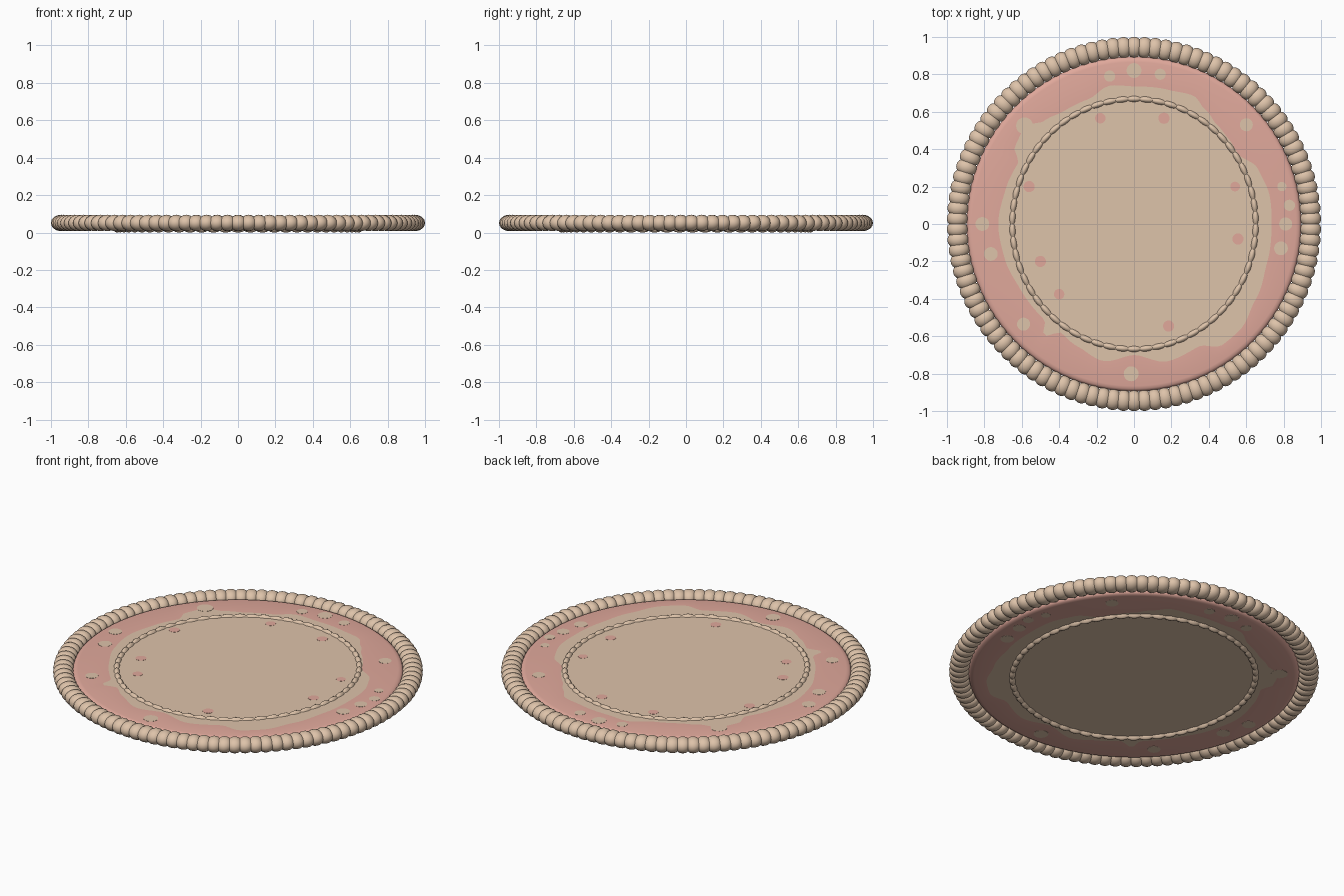
import bpy, bmesh, math
from math import sin, cos, pi, radians

if "Cube" in bpy.data.objects:
    bpy.data.objects.remove(bpy.data.objects["Cube"])


def material(name, rgb):
    m = bpy.data.materials.new(name)
    m.diffuse_color = (*rgb, 1)
    m.use_nodes = True
    m.node_tree.nodes["Principled BSDF"].inputs["Base Color"].default_value = m.diffuse_color
    return m


CREAM = material("cream", (0.73, 0.546, 0.400))
PINK = material("dusty pink", (0.75, 0.395, 0.33))
TOP, BOT = 0.070, 0.018


def finish(bm, name, mats, smooth=40):
    bmesh.ops.recalc_face_normals(bm, faces=bm.faces)
    me = bpy.data.meshes.new(name)
    bm.to_mesh(me)
    bm.free()
    ob = bpy.data.objects.new(name, me)
    bpy.context.collection.objects.link(ob)
    for m in mats:
        me.materials.append(m)
    bpy.ops.object.select_all(action='DESELECT')
    ob.select_set(True)
    bpy.context.view_layer.objects.active = ob
    if smooth:
        bpy.ops.object.shade_smooth_by_angle(angle=radians(smooth))
    return ob


# ridged ring: elliptical tube whose section pinches between beads
def beaded_ring(name, rx, ry, width, height, zc, beads, pinch, per=8, sides=16):
    bm = bmesh.new()
    n = beads * per
    rings = []
    for i in range(n):
        t = 2 * pi * i / n
        k = 1 - pinch * (1 - abs(sin(beads * t / 2)) ** 0.7)
        ring = []
        for j in range(sides):
            a = 2 * pi * j / sides
            o = width * k * cos(a)
            ring.append(bm.verts.new(((rx + o) * cos(t), (ry + o) * sin(t),
                                      zc + height * k * sin(a))))
        rings.append(ring)
    for i in range(n):
        p, q = rings[i], rings[(i + 1) % n]
        for j in range(sides):
            h = (j + 1) % sides
            bm.faces.new((p[j], q[j], q[h], p[h]))
    return finish(bm, name, [CREAM], 50)


beaded_ring("rope_rim", 0.944, 0.944, 0.056, 0.044, 0.051, 106, 0.22)
beaded_ring("inner_bead_ring", 0.65, 0.668, 0.021, 0.042, 0.042, 62, 0.22)

# wavy edge of the cream centre: (angle in degrees, radius)
EDGE = [(0, .735), (12, .74), (24, .725), (34, .67), (42, .68), (50, .69), (58, .72),
        (65, .755), (75, .74), (90, .735), (100, .75), (110, .71), (122, .71),
        (131, .73), (138, .78), (147, .76), (152, .70), (164, .71), (180, .725),
        (195, .715), (210, .70), (222, .70), (227, .70), (231, .765), (236, .70),
        (245, .72), (257, .75), (270, .70), (284, .755), (298, .74), (306, .80),
        (315, .80), (328, .765), (344, .74), (360, .735)]


def edge_radius(deg):
    for (a, ra), (b, rb) in zip(EDGE, EDGE[1:]):
        if a <= deg <= b:
            f = (deg - a) / (b - a)
            f = f * f * (3 - 2 * f)
            return ra + (rb - ra) * f


# board: revolved slab with rounded edge, split into cream centre and pink band
bm = bmesh.new()
N = 180
mid = (TOP + BOT) / 2
half = (TOP - BOT) / 2
prof = [(.4, 1), (None, 1), (.865, 1), (.88, .88), (.89, .6), (.895, 0),
        (.89, -.6), (.88, -.88), (.865, -1), (None, -1), (.4, -1)]
rings = []
for r, h in prof:
    rings.append([bm.verts.new(((r or edge_radius(360 * i / N)) * cos(2 * pi * i / N),
                                (r or edge_radius(360 * i / N)) * sin(2 * pi * i / N),
                                mid + half * h)) for i in range(N)])
bm.faces.new(rings[0])
bm.faces.new(rings[-1])
for k in range(len(rings) - 1):
    for i in range(N):
        j = (i + 1) % N
        f = bm.faces.new((rings[k][i], rings[k][j], rings[k + 1][j], rings[k + 1][i]))
        f.material_index = 1 if 1 <= k <= len(rings) - 3 else 0
finish(bm, "round_board", [CREAM, PINK])


# painted spots: very thin discs
def spots(name, data, mat, sides_z):
    bm = bmesh.new()
    for x, y, r in data:
        for z in sides_z:
            vs = [bm.verts.new((x + r * cos(pi * i / 10), y + r * sin(pi * i / 10), z - .001))
                  for i in range(20)]
            f = bm.faces.new(vs)
            ext = bmesh.ops.extrude_face_region(bm, geom=[f])["geom"]
            for v in ext:
                if isinstance(v, bmesh.types.BMVert):
                    v.co.z += .002
    finish(bm, name, [mat], 0)


spots("cream_spots", [(-.13, .79, .03), (0, .82, .04), (.14, .80, .03), (-.585, .525, .045),
                      (.60, .53, .035), (.79, .20, .025), (.83, .10, .03), (.81, 0, .035),
                      (.785, -.13, .037), (-.81, 0, .037), (-.765, -.16, .037),
                      (-.59, -.535, .035), (-.015, -.80, .04)], CREAM, (TOP, BOT))
spots("pink_spots", [(-.18, .565, .028), (.16, .565, .03), (-.56, .20, .03), (.54, .20, .026),
                     (.555, -.08, .03), (-.50, -.20, .03), (-.40, -.375, .028),
                     (.185, -.545, .03)], PINK, (TOP,))
